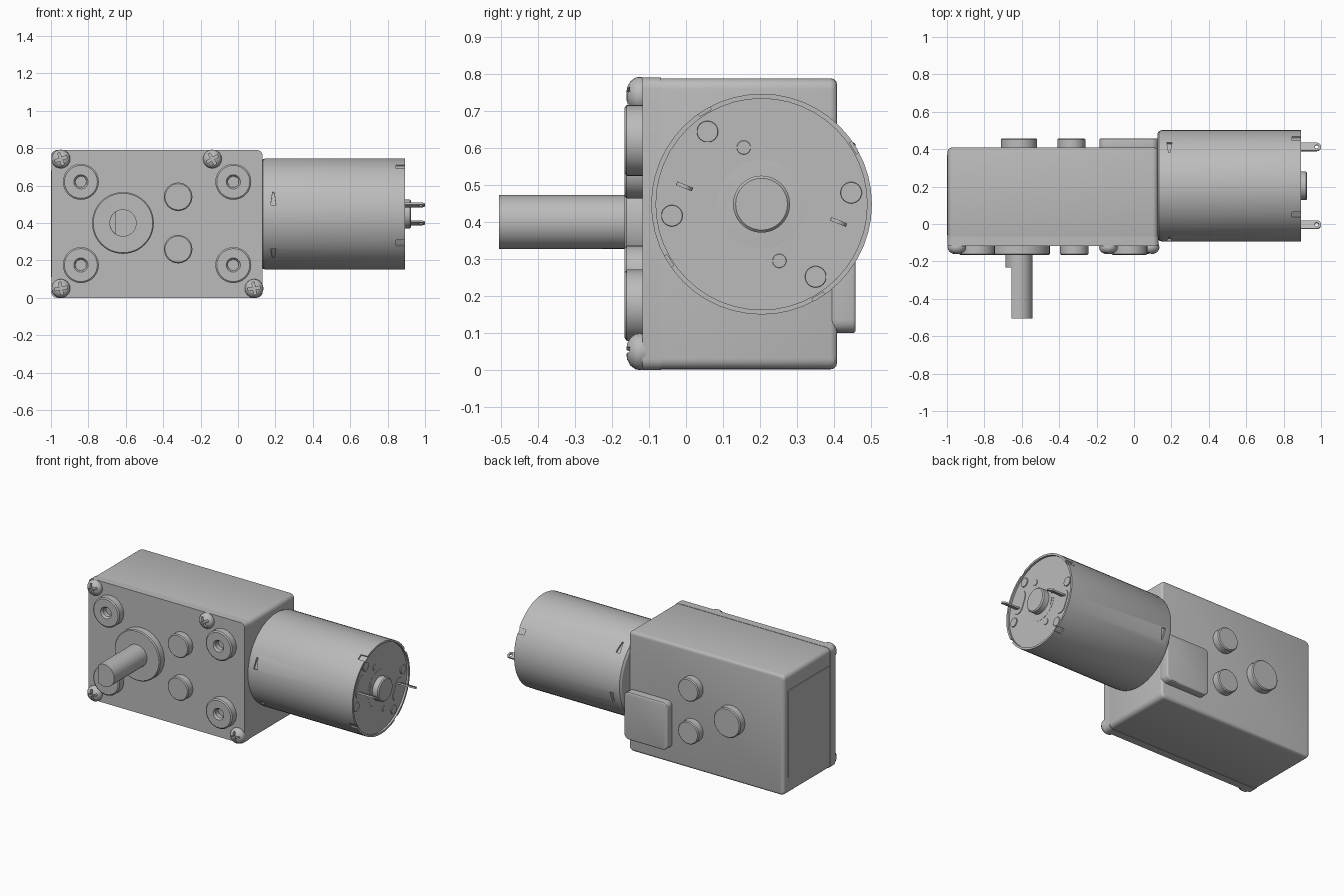
import bpy, bmesh
from math import sin, cos, pi, radians
from mathutils import Vector

if "Cube" in bpy.data.objects:
    bpy.data.objects.remove(bpy.data.objects["Cube"], do_unlink=True)

metal = bpy.data.materials.new("grey metal")
metal.use_nodes = True
grey = (0.5, 0.5, 0.5, 1)
metal.diffuse_color = grey
metal.node_tree.nodes["Principled BSDF"].inputs["Base Color"].default_value = grey

X, Y, Z = Vector((1, 0, 0)), Vector((0, 1, 0)), Vector((0, 0, 1))
parts = []


def finish(name, bm):
    bmesh.ops.remove_doubles(bm, verts=bm.verts, dist=1e-5)
    bmesh.ops.recalc_face_normals(bm, faces=bm.faces)
    mesh = bpy.data.meshes.new(name)
    bm.to_mesh(mesh)
    bm.free()
    mesh.materials.append(metal)
    ob = bpy.data.objects.new(name, mesh)
    bpy.context.collection.objects.link(ob)
    parts.append(ob)
    return ob


def prism(name, pts, origin, u, v, n, depth):
    """Extrude a 2D outline, laid out on u and v, along n."""
    bm = bmesh.new()
    o = Vector(origin)
    low = [bm.verts.new(o + u * a + v * b) for a, b in pts]
    high = [bm.verts.new(p.co + n * depth) for p in low]
    bm.faces.new(low)
    bm.faces.new(high)
    for i in range(len(pts)):
        j = (i + 1) % len(pts)
        bm.faces.new((low[i], low[j], high[j], high[i]))
    return finish(name, bm)


def lathe(name, profile, origin, axis, sides=32):
    """Turn (radius, height) points around an axis."""
    bm = bmesh.new()
    o = Vector(origin)
    u = axis.orthogonal().normalized()
    v = axis.cross(u)
    rings = []
    for r, h in profile:
        rings.append([bm.verts.new(o + axis * h + u * r * cos(2 * pi * k / sides)
                      + v * r * sin(2 * pi * k / sides)) for k in range(sides)])
    for a, b in zip(rings, rings[1:]):
        for k in range(sides):
            j = (k + 1) % sides
            bm.faces.new((a[k], a[j], b[j], b[k]))
    return finish(name, bm)


def rounded(x0, x1, y0, y1, r, steps=5):
    pts = []
    corners = ((x1 - r, y1 - r), (x0 + r, y1 - r), (x0 + r, y0 + r), (x1 - r, y0 + r))
    for i, (cx, cy) in enumerate(corners):
        for k in range(steps + 1):
            a = pi / 2 * (i + k / steps)
            pts.append((cx + r * cos(a), cy + r * sin(a)))
    return pts


def peg(r, h, c=0.006):
    return [(0, -0.01), (r, -0.01), (r, h - c), (r - c, h), (0, h)]


def apply_modifiers(ob):
    bpy.context.view_layer.objects.active = ob
    for m in list(ob.modifiers):
        bpy.ops.object.modifier_apply(modifier=m.name)


def bevel(ob, width):
    m = ob.modifiers.new("round", "BEVEL")
    m.width, m.segments, m.limit_method = width, 3, "ANGLE"
    m.angle_limit = radians(40)
    apply_modifiers(ob)


def cut(ob, cutters):
    for c in cutters:
        m = ob.modifiers.new("cut", "BOOLEAN")
        m.operation, m.object = "DIFFERENCE", c
    apply_modifiers(ob)
    for c in cutters:
        parts.remove(c)
        bpy.data.objects.remove(c, do_unlink=True)


# Gearbox case, front cover and end panel
case = prism("gearbox_case", rounded(-0.996, 0.129, 0.002, 0.788, 0.03),
             (0, -0.1, 0), X, Z, Y, 0.508)
bevel(case, 0.018)
prism("front_cover", rounded(-0.998, 0.131, 0, 0.79, 0.03), (0, -0.118, 0), X, Z, Y, 0.05)
prism("end_panel", rounded(-0.06, 0.37, 0.11, 0.68, 0.01), (-1, 0, 0), Y, Z, X, 0.006)

# Front bosses: four drilled mounts, two plain bearings, one output bearing
mount = [(0, 0.005), (0.029, 0.005), (0.029, 0.036), (0.038, 0.048), (0.088, 0.048),
         (0.096, 0.042), (0.096, -0.01), (0, -0.01)]
for x in (-0.84, -0.025):
    for z in (0.175, 0.62):
        lathe("mounting_boss", mount, (x, -0.118, z), -Y)
for z in (0.26, 0.54):
    lathe("front_bearing_boss", peg(0.076, 0.048), (-0.32, -0.118, z), -Y)
    lathe("rear_bearing_boss", peg(0.075, 0.05), (-0.335, 0.408, z), Y)
lathe("output_boss", peg(0.165, 0.048), (-0.615, -0.118, 0.4), -Y, 48)
lathe("rear_output_boss", peg(0.097, 0.05), (-0.615, 0.408, 0.4), Y)
pad = prism("rear_pad", rounded(-0.185, 0.129, 0.1, 0.41, 0.035), (0, 0.39, 0), X, Z, Y, 0.068)
bevel(pad, 0.008)

# Output shaft with a flat along one side
lathe("shaft_base", peg(0.073, 0.115, 0.001), (-0.615, -0.118, 0.4), -Y)
flat = [(0.073 * cos(a), 0.073 * sin(a))
        for a in (radians(-123 + 246 * k / 28) for k in range(29))]
prism("shaft_flat_end", flat, (-0.615, -0.225, 0.4), X, Z, -Y, 0.28)

# Cross-head screws
dome = [(0, -0.01), (0.046, -0.01), (0.05, 0.006), (0.048, 0.018), (0.038, 0.032),
        (0.022, 0.041), (0, 0.044)]
for x, z, turn in ((-0.947, 0.742, 20), (-0.137, 0.742, 30), (-0.947, 0.05, 10), (0.086, 0.05, 10)):
    screw = lathe("cover_screw", dome, (x, -0.118, z), -Y, 24)
    t = radians(turn)
    u, v = X * cos(t) + Z * sin(t), Z * cos(t) - X * sin(t)
    w, s = 0.007, 0.034
    cross = [(w, w), (w, s), (-w, s), (-w, w), (-s, w), (-s, -w),
             (-w, -w), (-w, -s), (w, -s), (w, -w), (s, -w), (s, w)]
    cut(screw, [prism("cross_cutter", cross, (x, -0.138, z), u, v, -Y, 0.05)])

# Motor can with a recessed end, rim notches and punched tabs
CY, CZ, R, CAP = 0.204, 0.448, 0.298, 0.88
centre = Vector((0, CY, CZ))
can = lathe("motor_can", [(0, 0.125), (0.28, 0.125), (0.293, 0.134), (R, 0.148), (R, 0.893),
                          (0.285, 0.893), (0.285, CAP), (0, CAP)], centre, X, 48)
cutters = []
for k in range(4):
    a = radians(31.5 + 90 * k)
    out, side = Y * cos(a) + Z * sin(a), Z * cos(a) - Y * sin(a)
    cutters.append(prism("notch_cutter", [(0.845, -0.018), (0.91, -0.018), (0.91, 0.018), (0.845, 0.018)],
                         centre + out * 0.289, X, side, out, 0.03))
for deg, point in ((46, 1), (164, -1), (226, 1), (344, -1)):
    a = radians(deg)
    out, side = Y * cos(a) + Z * sin(a), point * (Z * cos(a) - Y * sin(a))
    cutters.append(prism("tab_cutter", [(0.175, -0.035), (0.203, -0.035), (0.193, 0.038), (0.185, 0.038)],
                         centre + out * 0.285, X, side, out, 0.03))
cut(can, cutters)

# End cap details, repeated half a turn apart
lathe("motor_hub", [(0.12, -0.01), (0.12, 0.001), (0.08, 0.003), (0.077, 0.003), (0.077, 0.039),
                    (0.07, 0.046), (0, 0.046)], (CAP, CY, CZ), X)
for s in (1, -1):
    def on_cap(y, z, x=CAP):
        return Vector((x, CY + s * y, CZ + s * z))

    lathe("cap_rivet", peg(0.029, 0.006, 0.001), on_cap(-0.146, 0.196), X, 20)
    lathe("cap_rivet", peg(0.029, 0.006, 0.001), on_cap(-0.242, -0.031), X, 20)
    lathe("cap_pin", peg(0.019, 0.004, 0.001), on_cap(-0.048, 0.153), X, 20)
    # Curved vent
    angles = [radians(145 + 5 * k) for k in range(10)]
    band = [(0.104 * cos(a), 0.104 * sin(a)) for a in angles]
    band += [(0.09 * cos(a), 0.09 * sin(a)) for a in reversed(angles)]
    prism("curved_vent", band, (CAP - 0.005, CY, CZ), s * Y, s * Z, X, 0.009)
    # Oval insulator with a drilled terminal blade
    t = radians(66)
    along, across = Y * cos(t) + Z * sin(t), Z * cos(t) - Y * sin(t)
    prism("oval_insulator", rounded(-0.073, 0.073, -0.042, 0.042, 0.041),
          on_cap(-0.192, 0.081, CAP - 0.005), along, across, X, 0.009)
    wide = Vector((0, cos(radians(22)), -sin(radians(22))))
    thin = X.cross(wide)
    base = on_cap(-0.208, 0.048, 0) - thin * 0.005
    tip = [(0.977 + 0.023 * cos(a), 0.023 * sin(a)) for a in (pi * (k / 10 - 0.5) for k in range(11))]
    blade = prism("terminal_blade", [(0.86, -0.023)] + tip + [(0.86, 0.023)], base, X, wide, thin, 0.01)
    cut(blade, [lathe("hole_cutter", [(0, -0.02), (0.011, -0.02), (0.011, 0.03), (0, 0.03)],
                      base + X * 0.977, thin, 16)])

# Smooth the round surfaces and keep the edges crisp
bpy.ops.object.select_all(action="DESELECT")
for ob in parts:
    ob.select_set(True)
bpy.context.view_layer.objects.active = parts[0]
bpy.ops.object.shade_smooth_by_angle(angle=radians(30))
